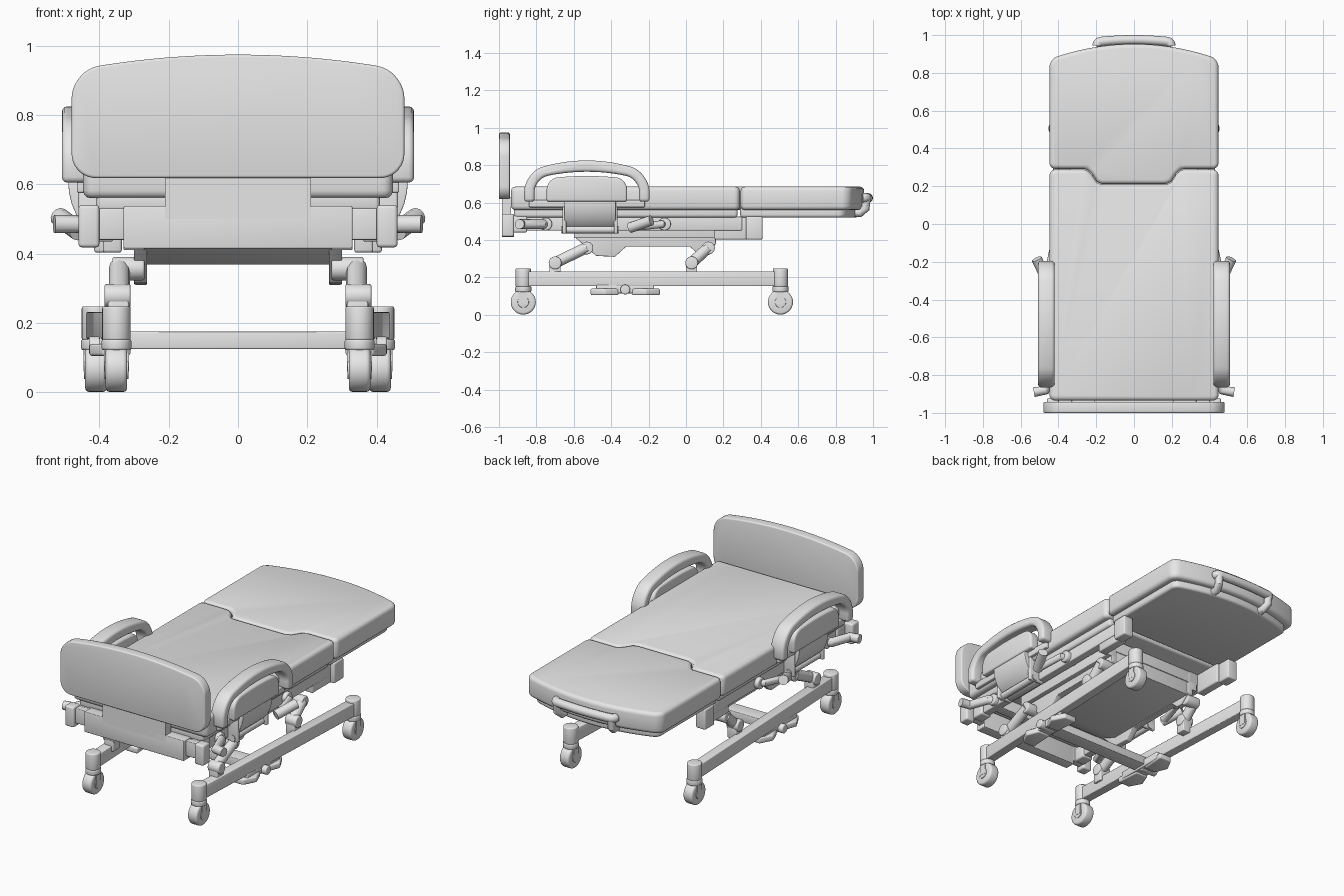
import bpy, bmesh
from math import radians, cos, sin, sqrt, pi

old = bpy.data.objects.get("Cube")
if old:
    bpy.data.objects.remove(old, do_unlink=True)

grey = bpy.data.materials.new("plain_grey")
grey.use_nodes = True
grey.diffuse_color = (.8, .8, .8, 1)
grey.node_tree.nodes["Principled BSDF"].inputs["Base Color"].default_value = grey.diffuse_color
parts = []


def finish(name, data, bevel=0, mirror=False):
    """Link the part, colour it, and add its bevel and mirror modifiers."""
    part = bpy.data.objects.new(name, data)
    bpy.context.collection.objects.link(part)
    data.materials.append(grey)
    if bevel:
        rounding = part.modifiers.new("Bevel", 'BEVEL')
        rounding.width = bevel
        rounding.segments = 3
        rounding.limit_method = 'ANGLE'
        rounding.angle_limit = radians(40)
        rounding.use_clamp_overlap = False
    if mirror:
        part.modifiers.new("Mirror", 'MIRROR')
    parts.append(part)


def finish_bmesh(name, bm, bevel=0, mirror=False):
    mesh = bpy.data.meshes.new(name)
    bm.to_mesh(mesh)
    bm.free()
    finish(name, mesh, bevel, mirror)


def prism(name, outline, axis, span, bevel=0, mirror=False, shift=None):
    """Extrude an outline over a span of one axis; shift slides x according to y."""
    place = {'x': lambda u, v, w: (w, u, v),
             'y': lambda u, v, w: (u, w, v),
             'z': lambda u, v, w: (u, v, w)}[axis]
    bm = bmesh.new()
    low, high = [[bm.verts.new(place(u, v, w)) for u, v in outline] for w in span]
    bm.faces.new(low)
    bm.faces.new(high)
    for i in range(len(low)):
        bm.faces.new((low[i - 1], low[i], high[i], high[i - 1]))
    if shift:
        for vert in bm.verts:
            vert.co.x += shift(vert.co.y)
    bmesh.ops.recalc_face_normals(bm, faces=bm.faces)
    finish_bmesh(name, bm, bevel, mirror)


def box(name, x, y, z, bevel=0, mirror=False, shift=None):
    corners = [(x[0], y[0]), (x[1], y[0]), (x[1], y[1]), (x[0], y[1])]
    prism(name, corners, 'z', z, bevel, mirror, shift)


def disc(name, axis, centre, radius, span, bevel=.006):
    sides = 32
    angles = [2 * pi * i / sides for i in range(sides)]
    ring = [(centre[0] + radius * cos(a), centre[1] + radius * sin(a)) for a in angles]
    prism(name, ring, axis, span, bevel, mirror=True)


def tube(name, points, radius, mirror=False):
    curve = bpy.data.curves.new(name, 'CURVE')
    curve.dimensions = '3D'
    curve.bevel_depth = radius
    curve.bevel_resolution = 4
    curve.use_fill_caps = True
    spline = curve.splines.new('POLY')
    spline.points.add(len(points) - 1)
    for point, position in zip(spline.points, points):
        point.co = (*position, 1)
    finish(name, curve, mirror=mirror)


def edge(half, height, radius, centre=0, side=1):
    """Sample a height rule across a width, rounding both ends (side -1: lower edge)."""
    samples = 48
    points = []
    for i in range(samples + 1):
        u = -half * cos(pi * i / samples)
        into = max(0, abs(u) - half + radius)
        corner = radius - sqrt(max(0, radius * radius - into * into))
        points.append((centre + u, height(u) - side * corner))
    return points


def dome(top, drop):
    return lambda u: top - drop * u * u


def level(value):
    return dome(value, 0)


def closed(upper, lower):
    return upper + lower[::-1]


def seam(x):
    """Line where the foot section's tongue meets the main section."""
    t = min(1, max(0, (abs(x) - .18) / .07))
    return .21 + .08 * t * t * (3 - 2 * t)


# Mattress in two interlocking sections, each on a shallow tray
width = .447
gap = .002
prism("main_mattress", closed(edge(width, lambda x: seam(x) - gap, .03),
                              edge(width, level(-.935), .03, side=-1)), 'z', (.56, .685), .022)
prism("foot_mattress", closed(edge(width, dome(.953, .4), .04),
                              edge(width, lambda x: seam(x) + gap, .03, side=-1)),
      'z', (.56, .685), .022)
prism("foot_tray", closed(edge(.41, dome(.92, .45), .03), edge(.41, level(.29), .02, side=-1)),
      'z', (.52, .58), .015)
box("main_tray", x=(-.41, .41), y=(-.92, .275), z=(.52, .58), bevel=.015)

# Foot handle: bowed grip on two bent legs
grip = [(u, y, .625) for u, y in edge(.195, dome(.975, .3), .02)]
tube("foot_handle", grip, .025)
tube("foot_handle_leg", [(.17, .84, .545), (.17, .93, .545), (.18, .96, .57), (.18, .965, .625)],
     .023, mirror=True)

# Headboard with its mounting
prism("headboard", closed(edge(.48, dome(.974, .2), .08), edge(.48, level(.618), .07, side=-1)),
      'y', (-1, -.942), .008)
box("headboard_neck", x=(-.21, .21), y=(-.985, -.935), z=(.5, .63))
box("headboard_mount", x=(-.33, .33), y=(-.985, -.92), z=(.415, .537), bevel=.004)
box("mount_link", x=(.32, .41), y=(-.965, -.925), z=(.44, .53), bevel=.004, mirror=True)
box("mount_corner", x=(.4, .46), y=(-.985, -.92), z=(.418, .54), bevel=.01, mirror=True)
box("mount_stem", x=(.34, .41), y=(-.93, -.85), z=(.44, .53), bevel=.01, mirror=True)

# Side rails: arched handle around a solid panel
middle = -.53
foot = .605
outer = edge(.335, dome(.825, .6), .1, middle)
inner = edge(.28, dome(.765, .5), .07, middle)
arch = [(middle - .335, foot), *outer, (middle + .335, foot),
        (middle + .28, foot), *inner[::-1], (middle - .28, foot)]
prism("rail_arch", arch, 'x', (.42, .508), .016, mirror=True)
panel = edge(.215, dome(.742, .3), .06, middle)
prism("rail_panel", [(middle - .215, foot), *panel, (middle + .215, foot)],
      'x', (.435, .497), .012, mirror=True)
box("rail_base", x=(.43, .465), y=(-.84, -.22), z=(.575, .615), bevel=.006, mirror=True)

# Recessed control window on each rail
bm = bmesh.new()
window = [(-.5, .64), (-.355, .63), (-.35, .69), (-.49, .705)]
pane = bm.faces.new([bm.verts.new((.496, y, z)) for y, z in window])
for thickness, depth in ((.006, .008), (.006, 0), (.002, -.005)):
    bmesh.ops.inset_individual(bm, faces=[pane], thickness=thickness, depth=depth)
finish_bmesh("control_window", bm, mirror=True)

# Rail hinge, curving inwards below the panel
quarter = [pi / 2 * i / 8 for i in range(9)]
hinge = [(.36 + .13 * cos(a), .61 - .17 * sin(a)) for a in quarter]
prism("rail_hinge", [(.36, .61), *hinge], 'y', (-.65, -.375), .004, mirror=True)
for y in (-.66, -.385):
    box("hinge_arm", x=(.36, .46), y=(y, y + .02), z=(.435, .59), bevel=.006, mirror=True)
tube("hinge_pin", [(.425, -.665, .455), (.425, -.36, .455)], .02, mirror=True)

# Push handles and release levers
tube("push_handle", [(.38, -.75, .485), (.43, -.77, .485), (.47, -.88, .485), (.53, -.89, .485)],
     .026, mirror=True)
tube("lever_stem", [(.37, -.115, .485), (.43, -.13, .485), (.46, -.29, .465)], .02, mirror=True)
tube("lever_grip", [(.46, -.3, .465), (.515, -.185, .505)], .028, mirror=True)
for y in (-.75, -.115):
    disc("handle_pivot", 'x', centre=(y, .485), radius=.034, span=(.34, .42))

# Upper frame
box("frame_beam", x=(.345, .395), y=(-.9, .3), z=(.45, .525), bevel=.006, mirror=True)
box("frame_inner_beam", x=(.27, .33), y=(-.6, .16), z=(.41, .525), bevel=.004, mirror=True)
housing = [(-.6, .415), (-.48, .368), (.155, .368), (.155, .47), (-.6, .47)]
prism("lift_housing", housing, 'x', (-.27, .27), .004)
for y in (-.8, .1):
    box("frame_crossbar", x=(-.36, .36), y=(y, y + .06), z=(.45, .52), bevel=.004)
gusset = [(-.6, .42), (-.48, .315), (-.38, .31), (-.32, .365), (.02, .365), (.06, .33),
          (.1, .33), (.16, .38), (.16, .51), (-.6, .51)]
prism("side_gusset", gusset, 'x', (.262, .3), .004, mirror=True)
box("foot_bracket_arm", x=(.335, .39), y=(.15, .33), z=(.403, .525), bevel=.008, mirror=True)
box("foot_bracket_end", x=(.35, .415), y=(.32, .41), z=(.403, .525), bevel=.008, mirror=True)

# Lift arms
for low, high in ((-.7, -.53), (.03, .12)):
    tube("lift_arm", [(.342, low, .278), (.342, high, .36)], .03, mirror=True)
    disc("arm_lower_pivot", 'x', centre=(low, .278), radius=.034, span=(.31, .385))
    disc("arm_upper_pivot", 'x', centre=(high, .357), radius=.034, span=(.27, .362))
    box("arm_foot", x=(.315, .375), y=(low - .03, low + .03), z=(.2, .27), bevel=.005, mirror=True)


# Base rails, spread wider towards the back
def splay(y):
    return .388 + .043 * y


box("base_rail", x=(-.028, .028), y=(-.86, .49), z=(.153, .232), bevel=.004, mirror=True,
    shift=splay)
box("base_crossbar", x=(-.35, .35), y=(-.37, -.28), z=(.125, .175), bevel=.004)

# Brake pedals: a flared pad at each end of a rocker under the rail
for end, waist in ((-.51, -.36), (-.14, -.29)):
    pad = [(.32, waist), (.31, end), (.39, end), (.43, (end + waist) / 2), (.4, waist)]
    prism("brake_pedal", pad, 'z', (.105, .14), .008, mirror=True)
box("pedal_rocker", x=(.31, .4), y=(-.48, -.17), z=(.115, .16), bevel=.006, mirror=True)
disc("pedal_pivot", 'x', centre=(-.325, .135), radius=.026, span=(.32, .43))

# Casters
for y in (-.87, .505):
    x = splay(y)
    disc("caster_post", 'z', centre=(x, y), radius=.041, span=(.15, .248))
    disc("caster_collar", 'z', centre=(x, y), radius=.043, span=(.122, .153))
    disc("caster_wheel", 'x', centre=(y, .068), radius=.067, span=(x - .031, x + .031), bevel=.012)
    disc("caster_hub", 'x', centre=(y, .068), radius=.03, span=(x - .035, x + .035), bevel=.003)
    for side in (x - .036, x + .03):
        box("caster_fork", x=(side, side + .006), y=(y - .022, y + .022), z=(.06, .13), mirror=True)

# Apply modifiers and shade
bpy.ops.object.select_all(action='DESELECT')
for part in parts:
    part.select_set(True)
bpy.context.view_layer.objects.active = parts[0]
bpy.ops.object.convert(target='MESH')
bpy.ops.object.shade_smooth_by_angle(angle=radians(35))
